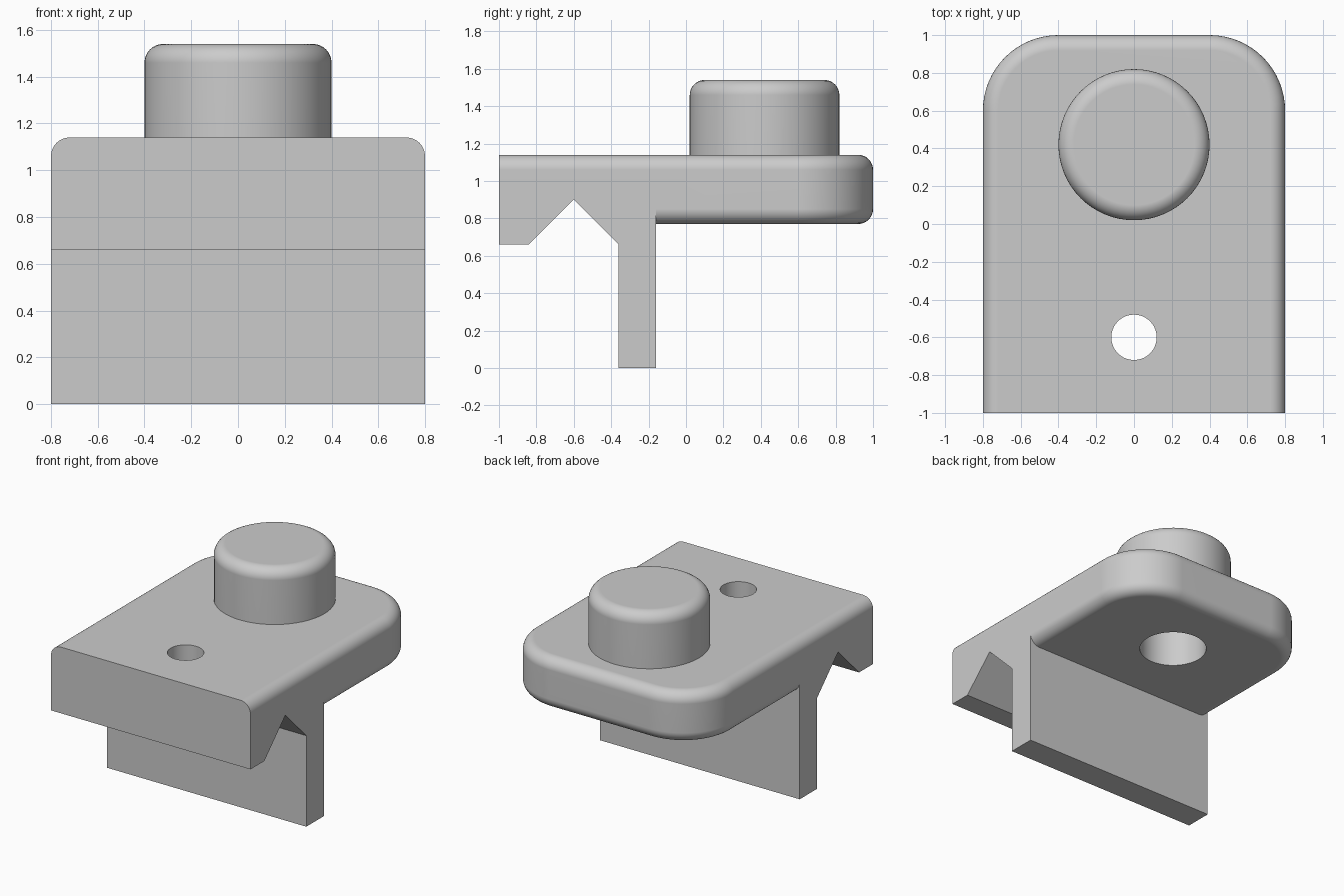
import bpy
import bmesh
from math import sin, cos, pi

cube = bpy.data.objects.get("Cube")
if cube:
    bpy.data.objects.remove(cube, do_unlink=True)

grey = bpy.data.materials.new("plain_grey")
grey.use_nodes = True
colour = (0.6, 0.6, 0.6, 1)
grey.diffuse_color = colour
grey.node_tree.nodes["Principled BSDF"].inputs["Base Color"].default_value = colour

HALF, FILLET, STEPS = 0.8, 0.08, 8


def loft(name, rings):
    """Closed solid through rings with equal point counts."""
    bm = bmesh.new()
    loops = [[bm.verts.new(p) for p in ring] for ring in rings]
    for a, b in zip(loops, loops[1:]):
        for i in range(len(a)):
            j = (i + 1) % len(a)
            bm.faces.new((a[i], a[j], b[j], b[i]))
    bm.faces.new(loops[0][::-1])
    bm.faces.new(loops[-1])
    bmesh.ops.recalc_face_normals(bm, faces=bm.faces)
    mesh = bpy.data.meshes.new(name)
    bm.to_mesh(mesh)
    bm.free()
    mesh.materials.append(grey)
    obj = bpy.data.objects.new(name, mesh)
    bpy.context.collection.objects.link(obj)
    return obj


def prism(name, profile, half):
    """Side profile (y, z) extruded across x."""
    return loft(name, [[(x, y, z) for y, z in profile] for x in (-half, half)])


def circle(r, y, z, n=64):
    return [(r * cos(2 * pi * i / n), y + r * sin(2 * pi * i / n), z) for i in range(n)]


def outline(inset, z):
    """Plan of the plate: square front, rounded back corners."""
    c, r = 0.4, 0.4 - inset
    pts = [(-HALF + inset, -1, z), (HALF - inset, -1, z)]
    for start, cx in ((0, HALF - c), (pi / 2, c - HALF)):
        for i in range(17):
            a = start + pi / 2 * i / 16
            pts.append((cx + r * cos(a), 1 - c + r * sin(a), z))
    return pts


def fillet(z):
    """(inset, height) pairs from a vertical wall to a flat top at z."""
    angles = [pi / 2 * i / STEPS for i in range(STEPS + 1)]
    return [(FILLET * (1 - cos(a)), z - FILLET * (1 - sin(a))) for a in angles]


def combine(target, other, operation):
    mod = target.modifiers.new(operation.lower(), 'BOOLEAN')
    mod.operation, mod.solver, mod.object = operation, 'EXACT', other
    bpy.context.view_layer.objects.active = target
    bpy.ops.object.modifier_apply(modifier=mod.name)
    bpy.data.objects.remove(other, do_unlink=True)


# Plate with filleted upper and lower rims
BOTTOM, TOP = 0.77, 1.14
lower = [(o, BOTTOM + TOP - z) for o, z in reversed(fillet(TOP))]
body = loft("bracket_body", [outline(o, z) for o, z in lower + fillet(TOP)])

# Front block and hanging wall
block = prism("front_block", [(-1, .66), (-.36, .66), (-.36, 0), (-.16, 0),
                              (-.16, 1), (-1, 1)], HALF)
combine(body, block, 'UNION')

# Round knob
KNOB_Y = 0.42
rings = [(0, 1.0)] + fillet(1.54)
knob = loft("knob", [circle(0.4 - o, KNOB_Y, z) for o, z in rings])
combine(body, knob, 'UNION')

# V groove, small through hole and blind hole under the knob
groove = prism("groove_cutter", [(-.84, .6), (-.36, .6), (-.36, .66),
                                 (-.6, .9), (-.84, .66)], 1)
combine(body, groove, 'DIFFERENCE')
for name, r, y, z0, z1 in (("screw_cutter", 0.12, -0.6, 0.5, 1.3),
                           ("socket_cutter", 0.23, KNOB_Y, 0.6, 1.34)):
    combine(body, loft(name, [circle(r, y, z0), circle(r, y, z1)]), 'DIFFERENCE')

# Smooth rounded surfaces, sharp elsewhere
bpy.ops.object.select_all(action='DESELECT')
body.select_set(True)
bpy.context.view_layer.objects.active = body
bpy.ops.object.shade_smooth_by_angle(angle=pi / 6)
normals = body.modifiers.new("even_normals", 'WEIGHTED_NORMAL')
normals.keep_sharp = True
